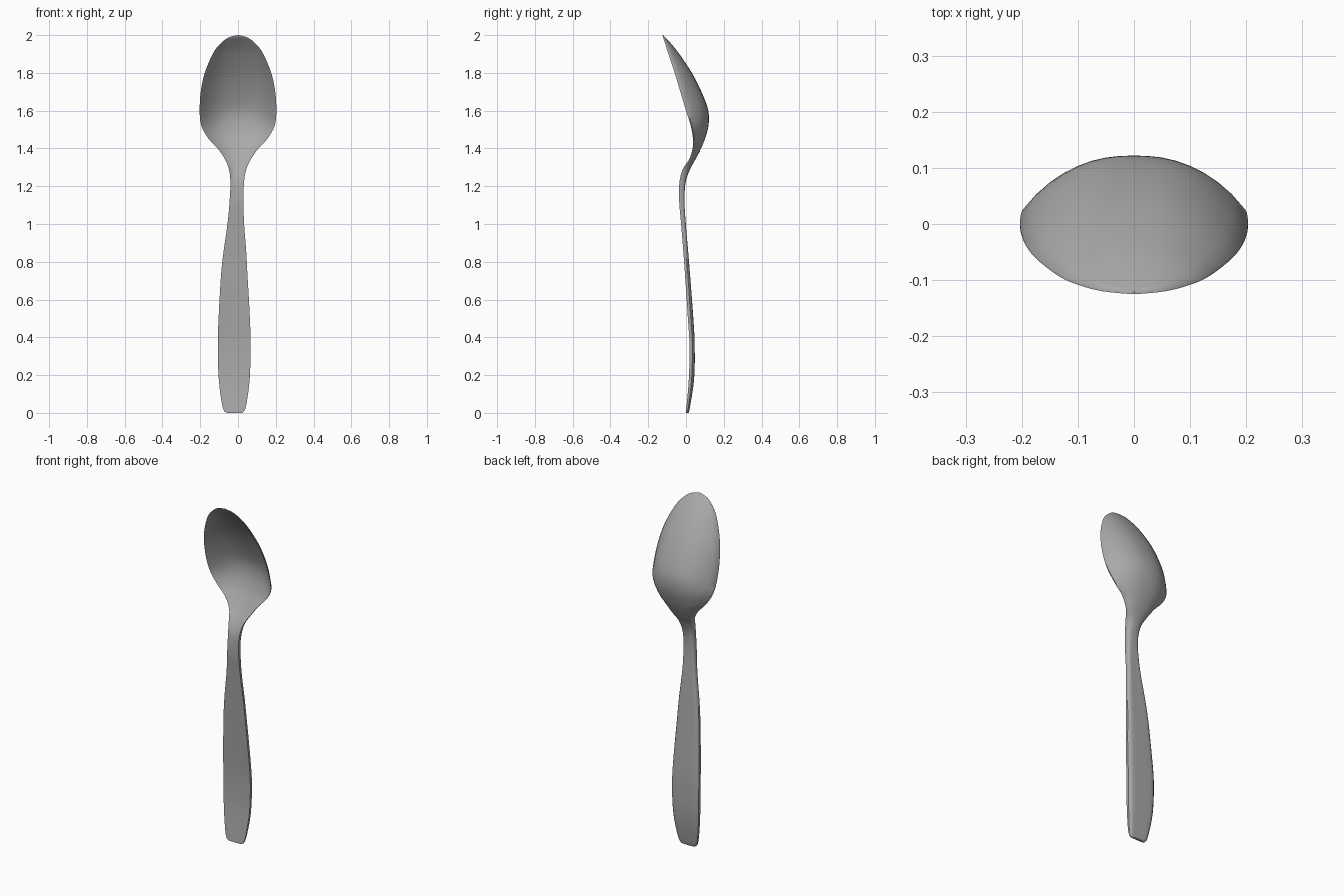
import bpy
import bmesh
from mathutils import Vector

cube = bpy.data.objects.get("Cube")
if cube:
    bpy.data.objects.remove(cube, do_unlink=True)

# Single brushed metal colour
metal = bpy.data.materials.new("grey metal")
metal.use_nodes = True
GREY = (0.4, 0.4, 0.4, 1)
metal.diffuse_color = GREY
metal.node_tree.nodes["Principled BSDF"].inputs["Base Color"].default_value = GREY

# Stations from handle end to bowl tip: height, half width, front edge y, back y
STATIONS = [
    (0, .035, 0, .012),
    (.025, .06, .002, .02),
    (.18, .082, .015, .043),
    (.35, .086, .019, .046),
    (.5, .083, .01, .039),
    (.8, .065, -.01, .016),
    (1, .044, -.026, -.001),
    (1.12, .037, -.036, -.008),
    (1.22, .036, -.035, -.002),
    (1.29, .046, -.017, .022),
    (1.345, .07, .018, .052),
    (1.4, .108, .035, .08),
    (1.45, .155, .037, .1),
    (1.52, .194, .025, .119),
    (1.6, .203, 0, .118),
    (1.7, .197, -.03, .082),
    (1.8, .176, -.06, .031),
    (1.9, .134, -.093, -.035),
    (1.95, .098, -.109, -.075),
    (1.985, .055, -.12, -.107),
    (2, .004, -.125, -.121),
]


def smooth_rows(rows, steps):
    """Pass a smooth curve through the stations."""
    pts = [Vector(r) for r in rows]
    pts = [pts[0]] + pts + [pts[-1]]
    out = []
    for a, b, c, d in zip(pts, pts[1:], pts[2:], pts[3:]):
        for k in range(steps):
            t = k / steps
            out.append(((b * 2) + (c - a) * t + (a * 2 - b * 5 + c * 4 - d) * t ** 2
                        + (b * 3 - a - c * 3 + d) * t ** 3) / 2)
    out.append(pts[-1])
    return out


def clamp(v):
    return max(0, min(1, v))


def section(row, count=16):
    """Closed cross-section: dished front, then the back with eased edges."""
    z, half, rim, back = row
    shift = -0.02 * clamp((1.35 - z) / 0.6)
    is_bowl = clamp((z - 1.25) / 0.2)
    thick = min(0.027 * (1 - is_bowl) + 0.01 * is_bowl, back - rim)
    depth = back - rim - thick
    us = [2 * i / count - 1 for i in range(count + 1)]
    front, rear = [], []
    for u in us:
        dish = rim + depth * (1 - abs(u) ** 2.4)
        front.append((shift + half * u, dish, z))
        rear.append((shift + half * u, dish + thick * (1 - 0.45 * abs(u) ** 10), z))
    return front + rear[::-1]


def loft(name, sections):
    """Skin the cross-sections into one closed body."""
    bm = bmesh.new()
    rings = [[bm.verts.new(p) for p in s] for s in sections]
    n = len(rings[0])
    for low, high in zip(rings, rings[1:]):
        for i in range(n):
            j = (i + 1) % n
            bm.faces.new((low[i], low[j], high[j], high[i]))
    # End caps as strips between front and back
    for ring in (rings[0], rings[-1]):
        for i in range(n // 2 - 1):
            bm.faces.new((ring[i], ring[i + 1], ring[n - 2 - i], ring[n - 1 - i]))
    bmesh.ops.recalc_face_normals(bm, faces=bm.faces)
    mesh = bpy.data.meshes.new(name)
    bm.to_mesh(mesh)
    bm.free()
    obj = bpy.data.objects.new(name, mesh)
    bpy.context.collection.objects.link(obj)
    mesh.materials.append(metal)
    return obj


# Spoon body: handle, neck and bowl in one piece
spoon = loft("spoon_body", [section(r) for r in smooth_rows(STATIONS, 4)])
bpy.context.view_layer.objects.active = spoon
spoon.select_set(True)
bpy.ops.object.shade_smooth_by_angle(angle=0.7)
